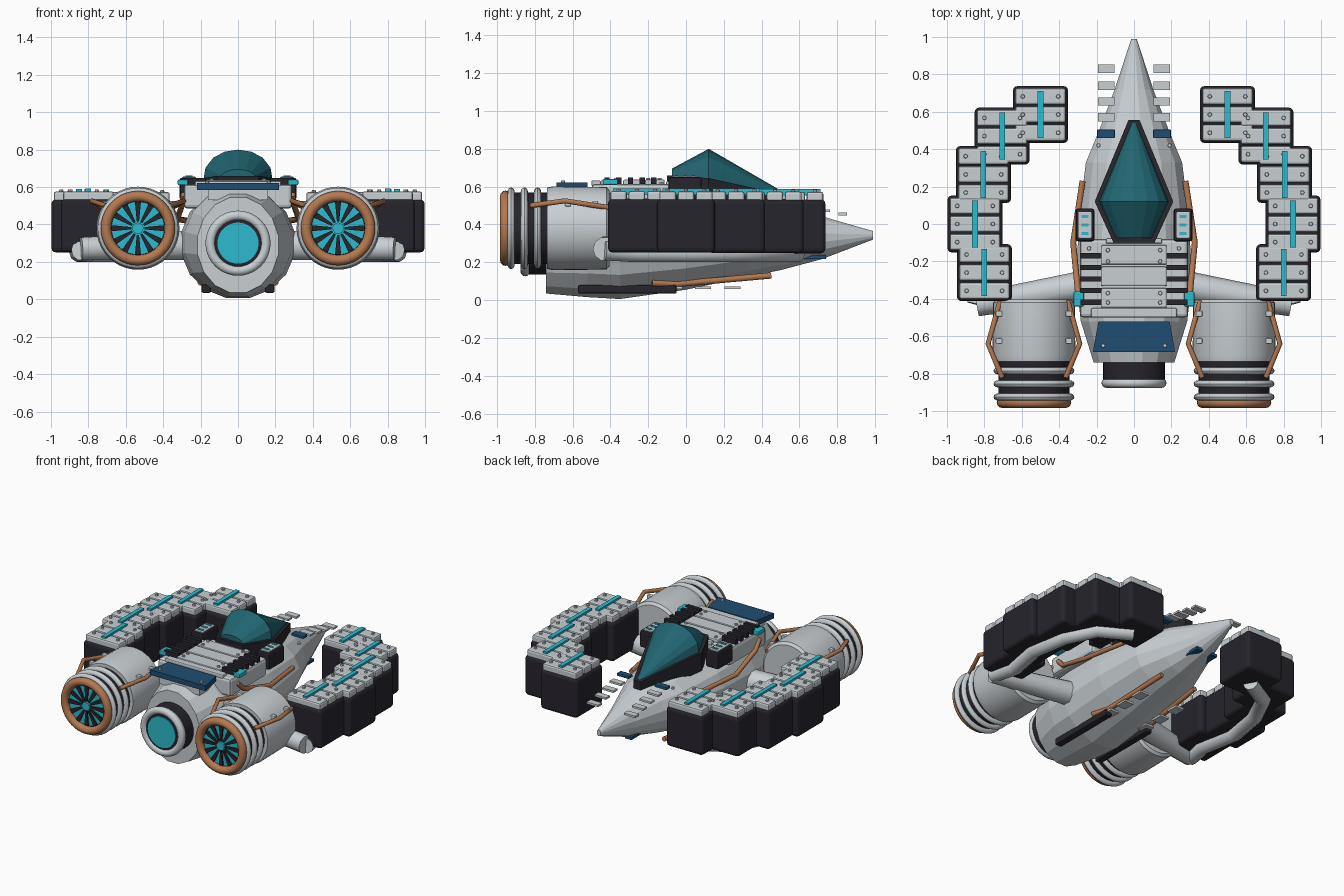
import bpy, bmesh, math
from mathutils import Matrix, Vector

cube = bpy.data.objects.get("Cube")
if cube:
    bpy.data.objects.remove(cube, do_unlink=True)


def material(name, r, g, b):
    m = bpy.data.materials.new(name)
    m.use_nodes = True
    m.diffuse_color = (r, g, b, 1)
    m.node_tree.nodes["Principled BSDF"].inputs["Base Color"].default_value = (r, g, b, 1)
    return m


HULL = material("hull grey", .58, .62, .65)
DARK = material("dark plating", .02, .018, .026)
CYAN = material("cyan glow", .025, .5, .62)
GLASS = material("teal glass", .015, .13, .165)
BLUE = material("blue panel", .014, .075, .17)
COPPER = material("copper", .46, .19, .08)


def finish(name, bm, mat, smooth=False, bevel=0, segments=2):
    bmesh.ops.recalc_face_normals(bm, faces=bm.faces)
    for f in bm.faces:
        f.smooth = smooth
    for e in bm.edges:
        e.smooth = len(e.link_faces) == 2 and e.calc_face_angle() < .6
    mesh = bpy.data.meshes.new(name)
    bm.to_mesh(mesh)
    bm.free()
    mesh.materials.append(mat)
    ob = bpy.data.objects.new(name, mesh)
    bpy.context.collection.objects.link(ob)
    if bevel:
        mod = ob.modifiers.new("bevel", 'BEVEL')
        mod.width, mod.segments = bevel, segments
    return ob


def boxes(name, mat, items, bevel=0, segments=2):
    """Boxes given as centre and size, held in one object."""
    bm = bmesh.new()
    for c, size in items:
        bmesh.ops.create_cube(bm, size=1, matrix=Matrix.Translation(c) @ Matrix.Diagonal((*size, 1)))
    return finish(name, bm, mat, bevel=bevel, segments=segments)


def bolts(name, points, r=.012, h=.014):
    bm = bmesh.new()
    for p in points:
        bmesh.ops.create_cone(bm, cap_ends=True, segments=8, radius1=r, radius2=r * .8,
                              depth=h, matrix=Matrix.Translation(p))
    return finish(name, bm, HULL)


def loft(name, mat, rings, smooth=False, closed=False):
    """Skin a list of equal-length point rings."""
    bm = bmesh.new()
    vs = [[bm.verts.new(p) for p in ring] for ring in rings]
    n = len(vs[0])
    pairs = list(zip(vs, vs[1:])) + ([(vs[-1], vs[0])] if closed else [])
    for a, b in pairs:
        for i in range(n):
            j = (i + 1) % n
            bm.faces.new((a[i], a[j], b[j], b[i]))
    if not closed:
        bm.faces.new(vs[0])
        bm.faces.new(vs[-1])
    return finish(name, bm, mat, smooth)


def circle(x, y, z, rx, rz, n, turn=0):
    return [(x + rx * math.cos(a), y, z + rz * math.sin(a))
            for a in (math.tau * i / n + turn for i in range(n))]


def lathe(name, mat, x, z, profile, n=40):
    """Turned solid about the y axis from (radius, y) pairs."""
    return loft(name, mat, [circle(x, y, z, r, r, n) for r, y in profile], True)


def ring(name, mat, x, y, z, major, minor, stretch=1):
    rs = []
    for i in range(12):
        a = math.tau * i / 12
        r = major + minor * math.cos(a)
        rs.append(circle(x, y + stretch * minor * math.sin(a), z, r, r, 40))
    return loft(name, mat, rs, True, closed=True)


def tube(name, mat, points, r, scales=None):
    cu = bpy.data.curves.new(name, 'CURVE')
    cu.dimensions, cu.bevel_depth, cu.bevel_resolution, cu.use_fill_caps = '3D', r, 3, True
    sp = cu.splines.new('POLY')
    sp.points.add(len(points) - 1)
    for i, p in enumerate(points):
        sp.points[i].co = (*p, 1)
        sp.points[i].radius = scales[i] if scales else 1
    cu.materials.append(mat)
    ob = bpy.data.objects.new(name, cu)
    bpy.context.collection.objects.link(ob)
    return ob


# Faceted fuselage: y, half width, bottom, top
hull = [(.99, .015, .32, .365), (.72, .105, .215, .445), (.5, .19, .155, .51), (.33, .262, .12, .54),
        (0, .305, .05, .58), (-.35, .31, 0, .6), (-.52, .29, .01, .6), (-.74, .22, .03, .55)]
loft("fuselage", HULL, [circle(0, y, (lo + hi) / 2, w, (hi - lo) / 2, 16, math.pi / 16)
                        for y, w, lo, hi in hull])

# Central thruster
lathe("thruster_barrel", DARK, 0, .3, [(.165, -.7), (.165, -.84), (.14, -.86), (.13, -.862)])
ring("thruster_rim", HULL, 0, -.85, .3, .148, .026)
lathe("thruster_glow", CYAN, 0, .3, [(.11, -.85), (.11, -.868)])

# Canopy and its frame
arches = []
for y, w, base, top in [(.54, .012, .54, .557), (.12, .188, .62, .8), (-.075, .1, .63, .695)]:
    arches.append([(w * math.cos(a), y, base + (top - base) * math.sin(a) ** .8)
                   for a in (math.pi * i / 8 for i in range(9))])
loft("canopy", GLASS, arches)
outline = [(.03, .555, .55), (.21, .12, .645), (.11, -.1, .66)]
outline += [(-x, y, z) for x, y, z in reversed(outline)]
loft("canopy_frame", DARK, [outline, [(x, y, z - .13) for x, y, z in outline]])

# Rear deck
boxes("deck_base", HULL, [((0, -.29, .55), (.58, .42, .13))], .02)
boxes("deck_panels", HULL, [((0, -.165 - .115 * i, .622), (.35, .105, .03)) for i in range(3)]
      + [((0, -.475, .618), (.46, .05, .03)), ((0, -.09, .615), (.3, .03, .03))], .008)
boxes("cooling_ribs", DARK, [((s * .23, -.17 - .062 * i, .632), (.11, .028, .035))
                             for s in (1, -1) for i in range(5)])
bolts("deck_bolts", [(s * .14, y, .64) for s in (1, -1) for y in (-.14, -.2, -.37, -.42)])

# Blue tail panel
panel = [(.19, -.52), (.22, -.685), (-.22, -.685), (-.19, -.52)]
loft("tail_panel", BLUE, [[(x, y, z) for x, y in panel] for z in (.585, .622)])
boxes("tail_panel_mount", HULL, [((0, -.6, .56), (.32, .13, .06))])
bolts("tail_panel_bolts", [(s * .165, -.65, .626) for s in (1, -1)])

# Pod centres on one side, front to back
PODS = [(.5, .585), (.705, .47), (.805, .265), (.85, 0), (.8, -.26)]
EX, EZ = .535, .38

for side, s in (("left", 1), ("right", -1)):
    # Armoured pods with slatted tops
    slats, heads, strips = [], [], []
    for k, (x, y) in enumerate(PODS):
        lift = .001 * k
        for t in (-.097, 0, .097):
            slats.append(((s * x, y + t, .545 + lift), (.27, .088, .056)))
            heads += [(s * x + u, y + t, .577 + lift) for u in (-.095, .095)]
        strips.append(((s * x, y, .57 + lift), (.03, .25, .034)))
    boxes(side + "_pods", DARK, [((s * x, y, .39 + .001 * k), (.295, .305, .285))
                                 for k, (x, y) in enumerate(PODS)], .025, 3)
    boxes(side + "_pod_slats", HULL, slats, .012)
    boxes(side + "_pod_strips", CYAN, strips)
    bolts(side + "_pod_bolts", heads)

    # Support arm from hull round beneath the pods
    path = [(s * x, y, .25) for x, y in reversed(PODS)]
    tube(side + "_arm_root", HULL, [(s * .2, -.32, .29), (s * .84, -.43, .27)], .085, [1, .75])
    tube(side + "_arm", HULL, [(s * .84, -.43, .26)] + path, .052)

    # Side engine
    ex = s * EX
    lathe(side + "_engine", HULL, ex, EZ, [(.2, -.405), (.218, -.42), (.222, -.7), (.215, -.735)])
    lathe(side + "_engine_core", DARK, ex, EZ, [(.19, -.7), (.19, -.93), (.16, -.94)])
    for i, y in enumerate((-.785, -.855, -.925)):
        ring(f"{side}_engine_ring_{i}", HULL, ex, y, EZ, .192, .024, .8)
    ring(side + "_engine_lip", COPPER, ex, -.955, EZ, .171, .028)
    lathe(side + "_engine_glow", CYAN, ex, EZ, [(.142, -.93), (.142, -.95)])
    bm = bmesh.new()
    for i in range(12):
        turn = Matrix.Translation((ex, -.953, EZ)) @ Matrix.Rotation(math.tau * i / 12, 4, 'Y')
        quad = [(.035, -.006), (.14, -.016), (.14, .016), (.035, .006)]
        top, low = ([bm.verts.new(turn @ Vector((a, d, b))) for a, b in quad] for d in (-.006, .006))
        bm.faces.new(top)
        for j in range(4):
            bm.faces.new((top[j], top[j - 1], low[j - 1], low[j]))
    finish(side + "_engine_blades", bm, DARK)
    lathe(side + "_engine_hub", CYAN, ex, EZ, [(.03, -.945), (.03, -.965)], 16)
    boxes(side + "_engine_studs", HULL, [((ex + u * .187, y, .51), (.035, .03, .03))
                                         for u in (1, -1) for y in (-.48, -.625)], .005)
    for u, tag in ((s, "outer"), (-s, "inner")):
        tube(f"{side}_{tag}_engine_pipe", COPPER,
             [(ex + u * .18, -.41, .49), (ex + u * .2, -.48, .5), (ex + u * .245, -.64, .525),
              (ex + u * .17, -.82, .5)], .014)

    # Hull pipes above and below
    tube(side + "_flank_pipe", COPPER, [(s * .275, .23, .42), (s * .325, -.1, .43),
                                        (s * .3, -.36, .5), (s * .29, -.42, .56)], .016)
    tube(side + "_belly_pipe", COPPER, [(s * .2, -.18, .09), (s * .17, -.05, .085),
                                        (s * .14, .45, .13)], .017)

    # Console beside the cockpit
    boxes(side + "_console", DARK, [((s * .262, -.005, .59), (.1, .175, .12))], .012)
    boxes(side + "_console_top", HULL, [((s * .262, -.005, .65), (.07, .14, .012))], .004)
    boxes(side + "_console_lights", CYAN, [((s * .262, y, .657), (.04, .015, .01))
                                           for y in (-.05, -.005, .04)])
    boxes(side + "_deck_clip", CYAN, [((s * .295, -.4, .625), (.055, .08, .03))], .006)

    # Skid, nose fins, blue markers and belly plates
    boxes(side + "_skid", DARK, [((s * .17, -.31, .057), (.05, .52, .045))], .008)
    boxes(side + "_nose_fins", HULL, [((s * .148, y, .455 + .2 * (.83 - y)), (.09, .045, .014))
                                      for y in (.83, .74, .655, .57)])
    boxes(side + "_nose_marker", BLUE, [((s * .15, .482, .525), (.095, .045, .02))], .004)
    boxes(side + "_chin_marker", BLUE, [((s * .06, .68, .228), (.05, .12, .02))])
    boxes(side + "_belly_plates", HULL, [((s * .15, y, .065), (.07, .085, .014))
                                         for y in (-.06, .09, .245)])
    bolts(side + "_nose_bolts", [(s * .19, .42, .5), (s * .24, -.13, .618)])
